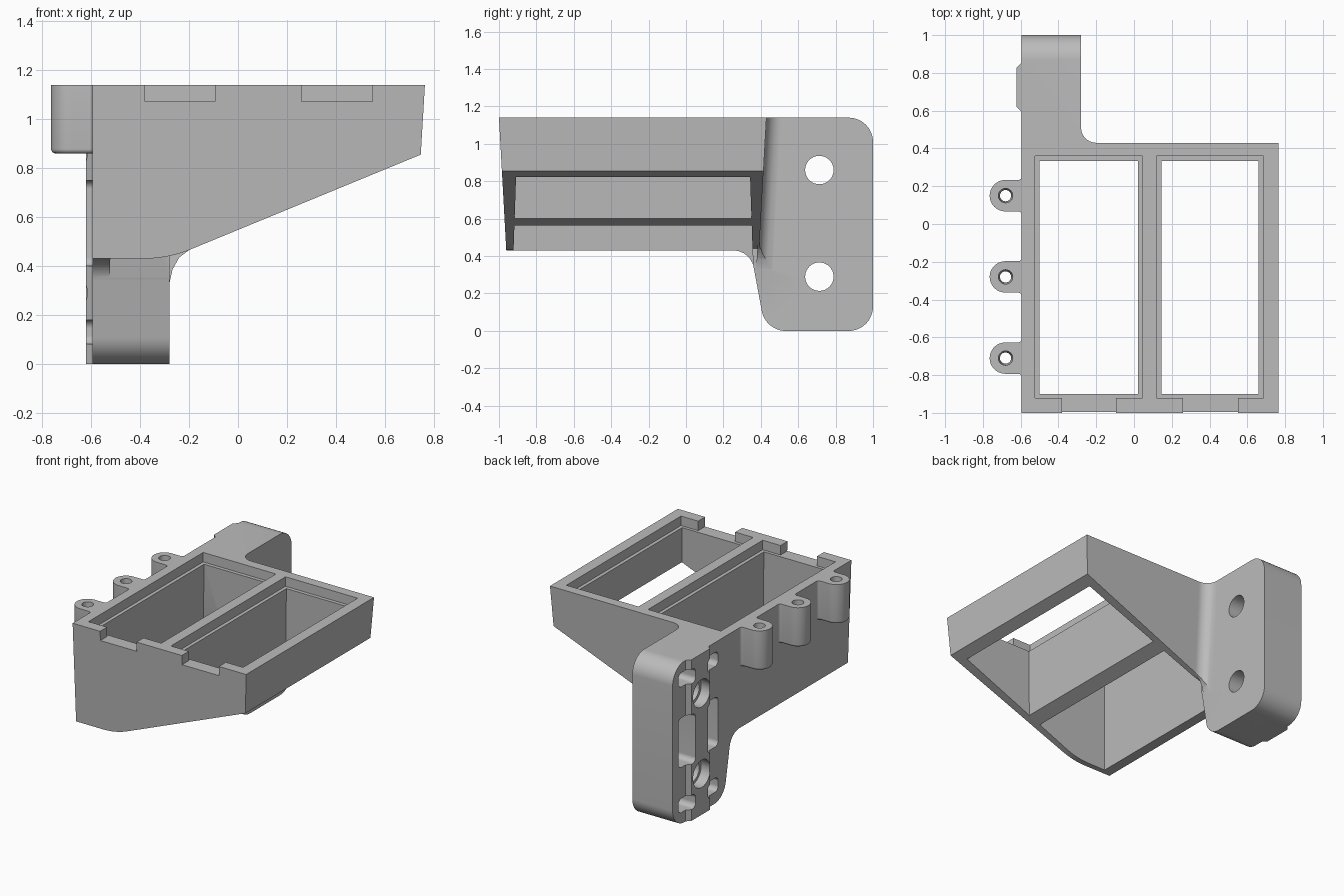
import bpy, bmesh, math
from mathutils import Vector

cube = bpy.data.objects.get("Cube")
if cube:
    bpy.data.objects.remove(cube, do_unlink=True)

TOP, WALL, PLATE = 1.14, -0.595, -0.28     # rim height, left wall x, plate inner x
DRAFT = 0.055                              # taper of the outer walls

grey = bpy.data.materials.new("plain grey")
grey.use_nodes = True
grey.diffuse_color = (0.5, 0.5, 0.5, 1)
grey.node_tree.nodes["Principled BSDF"].inputs["Base Color"].default_value = (0.5, 0.5, 0.5, 1)


def rounded(points, steps=10):
    """Outline of (a, b) or (a, b, radius) corners."""
    out, n = [], len(points)
    for i, pt in enumerate(points):
        p = Vector(pt[:2])
        if len(pt) == 2:
            out.append(p)
            continue
        d0 = (Vector(points[i - 1][:2]) - p).normalized()
        d1 = (Vector(points[(i + 1) % n][:2]) - p).normalized()
        half, r = d0.angle(d1) / 2, pt[2]
        c = p + (d0 + d1).normalized() * r / math.sin(half)
        s = p + d0 * r / math.tan(half) - c
        e = p + d1 * r / math.tan(half) - c
        out += [c + s.lerp(e, k / steps).normalized() * r for k in range(steps + 1)]
    return out


def make(name, bm):
    bmesh.ops.recalc_face_normals(bm, faces=bm.faces)
    mesh = bpy.data.meshes.new(name)
    bm.to_mesh(mesh)
    bm.free()
    mesh.materials.append(grey)
    ob = bpy.data.objects.new(name, mesh)
    bpy.context.collection.objects.link(ob)
    return ob


def prism(name, points, axis, lo, hi, warp=None, bevel_low=0):
    """Extrude an outline along an axis, optionally warping its vertices."""
    place = {"x": lambda a, b, t: (t, a, b),
             "y": lambda a, b, t: (a, t, b),
             "z": lambda a, b, t: (a, b, t)}[axis]
    bm = bmesh.new()
    outline = rounded(points)
    low = [bm.verts.new(place(p.x, p.y, lo)) for p in outline]
    high = [bm.verts.new(place(p.x, p.y, hi)) for p in outline]
    base = bm.faces.new(low)
    bm.faces.new(high)
    for i in range(len(low)):
        bm.faces.new((low[i - 1], low[i], high[i], high[i - 1]))
    bmesh.ops.recalc_face_normals(bm, faces=bm.faces)
    if warp:
        for v in bm.verts:
            v.co = warp(v.co)
    if bevel_low:
        bmesh.ops.bevel(bm, geom=list(base.edges), offset=bevel_low, segments=4,
                        profile=0.5, affect="EDGES")
    return make(name, bm)


def rect(a0, a1, b0, b1, r=None):
    pts = [(a0, b0), (a1, b0), (a1, b1), (a0, b1)]
    return [p + (r,) for p in pts] if r else pts


def circle(a, b, r, n=40):
    return [(a + r * math.cos(math.tau * i / n), b + r * math.sin(math.tau * i / n))
            for i in range(n)]


def combine(target, other, operation):
    """Apply a boolean and discard the second object."""
    mod = target.modifiers.new("Boolean", "BOOLEAN")
    mod.operation, mod.solver, mod.object = operation, "EXACT", other
    deps = bpy.context.evaluated_depsgraph_get()
    deps.update()
    mesh = bpy.data.meshes.new_from_object(target.evaluated_get(deps))
    target.modifiers.clear()
    target.data = mesh
    bpy.data.objects.remove(other, do_unlink=True)


# Tapered housing with a sloping underside
def taper(co):
    lean = DRAFT * (TOP - co.z)
    return Vector((co.x, co.y + (lean if co.y < 0 else -lean), co.z))


bracket = prism("bracket", [(WALL, TOP), (0.764, TOP), (0.747, 0.855),
                            (-0.285, 0.43, 0.5), (WALL, 0.43)],
                "y", -1, 0.43, taper)

# Upright mounting plate with the blend under the housing
plate = prism("plate", [(0.2, 0.6), (0.2, 0.43), (0.345, 0.43, 0.11), (0.425, 0, 0.13),
                        (1, 0, 0.13), (1, TOP, 0.13), (0.3, TOP), (0.3, 0.6)],
              "x", WALL, PLATE)
combine(bracket, plate, "UNION")

# Curved blend between plate and housing back
blend = prism("blend", [(-0.3, 0.42), (-0.19, 0.42), (-0.19, 0.43), (PLATE, 0.43, 0.08),
                        (PLATE, 0.52), (-0.3, 0.52)], "z", 0.3, TOP,
              lambda co: Vector((co.x, co.y - DRAFT * (TOP - co.z), co.z)))
limit = prism("blend_limit", [(-0.4, 1.3), (-0.4, 0.33), (PLATE, 0.33), (-0.268, 0.385),
                              (-0.24, 0.435), (-0.2, 0.465), (-0.1, 0.506), (-0.1, 1.3)],
              "y", 0, 1)
combine(blend, limit, "INTERSECT")
combine(bracket, blend, "UNION")

# Raised chamfered strip on the plate's outer face
strip = prism("strip", [(-0.56, 0.595), (WALL, 0.595), (-0.622, 0.622), (-0.622, 0.828),
                        (WALL, 0.855), (-0.56, 0.855)], "z", 0, TOP)
combine(bracket, strip, "UNION")

# Screw bosses along the left wall
for y in (0.15, -0.28, -0.71):
    root, w = WALL + 0.001, 0.083
    boss = prism("boss", [(-0.55, y + 0.12), (root, y + 0.12), (root, y + w, 0.02),
                          (-0.764, y + w, w - 0.0005), (-0.764, y - w, w - 0.0005),
                          (root, y - w, 0.02), (root, y - 0.12), (-0.55, y - 0.12)],
                 "z", 0.86, TOP, bevel_low=0.018)
    combine(bracket, boss, "UNION")
    hole = prism("boss_hole", circle(-0.68, y, 0.04, 24), "z", 0.8, 1.2,
                 lambda co, y=y: Vector((-0.68, y, co.z)).lerp(co, 1 if co.z > 1 else 0.7))
    combine(bracket, hole, "DIFFERENCE")

# Two open bays, each with a rim rebate and a front notch
for x0, x1, n0, n1 in ((-0.49, 0.01, -0.38, -0.095), (0.155, 0.65, 0.26, 0.55)):
    cx, cy = (x0 + x1) / 2, -0.283

    def flare(co):
        grow = 0.047 * (1.075 - co.z)
        return Vector((co.x + math.copysign(grow, co.x - cx),
                       co.y + math.copysign(grow, co.y - cy), co.z))

    combine(bracket, prism("bay", rect(x0, x1, -0.89, 0.324), "z", 0.3, 1.2, flare),
            "DIFFERENCE")
    combine(bracket, prism("rebate", rect(x0 - 0.035, x1 + 0.035, -0.922, 0.36),
                           "z", 1.073, 1.2), "DIFFERENCE")
    combine(bracket, prism("notch", rect(n0, n1, -1.1, -0.9), "z", 1.073, 1.2),
            "DIFFERENCE")

# Bolt holes with counterbores
for z in (0.29, 0.86):
    combine(bracket, prism("bolt_hole", circle(0.713, z, 0.076), "x", -0.8, 0),
            "DIFFERENCE")
    combine(bracket, prism("counterbore", circle(0.713, z, 0.097), "x", -0.8, -0.55),
            "DIFFERENCE")

# Lightening pockets either side of the strip
for y0, y1 in ((0.49, 0.645), (0.78, 0.935)):
    for z0, z1 in ((0.08, 0.18), (0.4, 0.75), (0.97, 1.07)):
        combine(bracket, prism("pocket", rect(y0, y1, z0, z1, 0.035), "x", -0.8, -0.46),
                "DIFFERENCE")

# Smooth the rounded faces, keep edges crisp
bpy.ops.object.select_all(action="DESELECT")
bracket.select_set(True)
bpy.context.view_layer.objects.active = bracket
bpy.ops.object.shade_smooth_by_angle(angle=math.radians(25))
